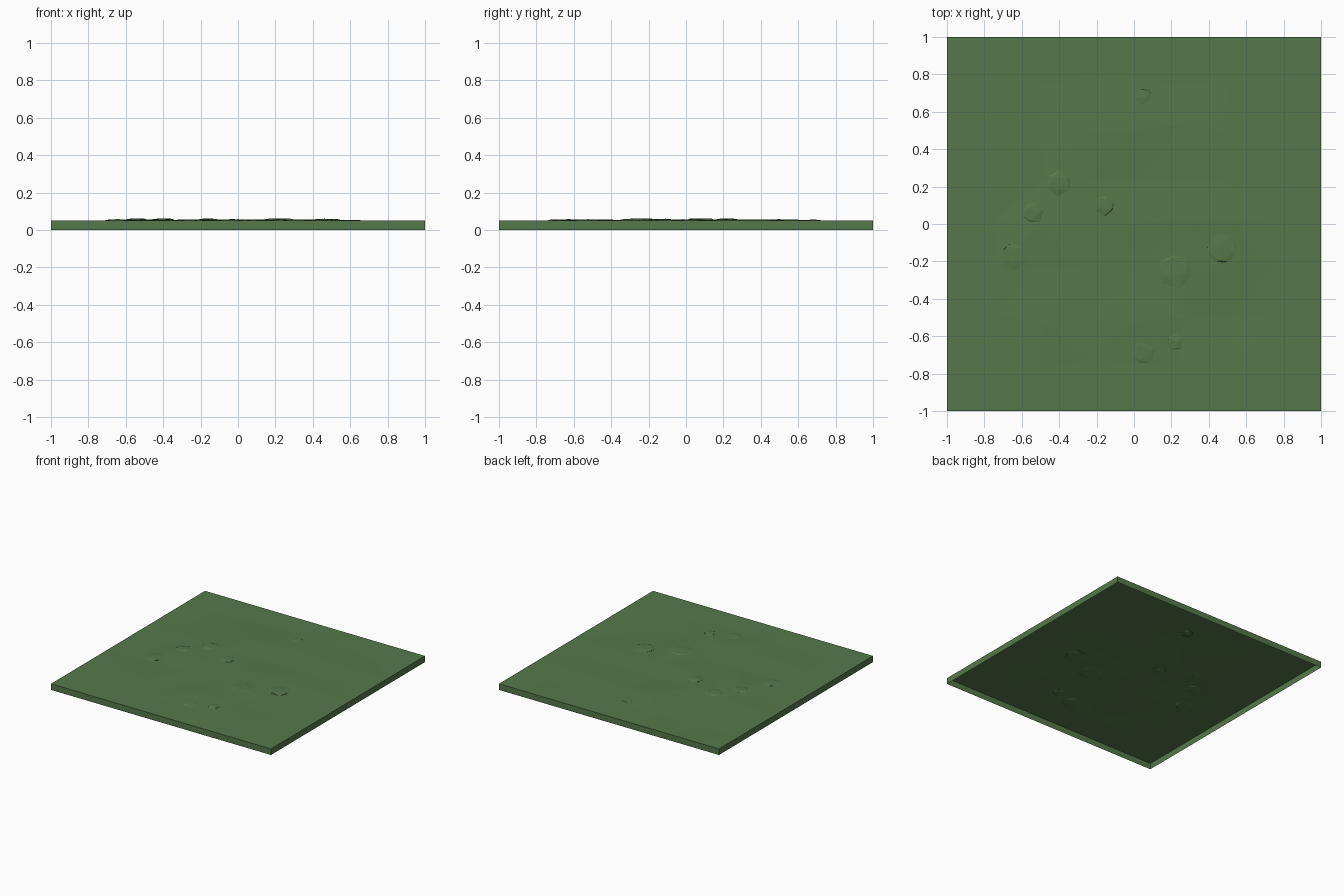
import bpy, bmesh, random
from mathutils import Euler, Matrix, Vector

random.seed(4)
cube = bpy.data.objects.get("Cube")
if cube:
    bpy.data.objects.remove(cube, do_unlink=True)

grass = bpy.data.materials.new("grass_green")
grass.use_nodes = True
colour = (0.09, 0.19, 0.068, 1)
grass.diffuse_color = colour
grass.node_tree.nodes["Principled BSDF"].inputs["Base Color"].default_value = colour


def finish(bm, name):
    mesh = bpy.data.meshes.new(name)
    bm.to_mesh(mesh)
    bm.free()
    mesh.materials.append(grass)
    obj = bpy.data.objects.new(name, mesh)
    bpy.context.collection.objects.link(obj)
    return obj


# Ground: gently uneven triangulated sheet with a flat border
CELLS = 8
TOP = 0.05
# Notable rises and dips, keyed by grid position counted from the middle
relief = {(0, 2): .008, (1, 1): .001, (2, 2): .003, (-1, -1): .001,
          (0, -2): .008, (2, -2): -.002, (-2, -2): .004, (-2, 0): .008,
          (0, 0): .007, (1, -1): .007, (-1, 1): .006, (2, 0): .006}
bm = bmesh.new()
bmesh.ops.create_grid(bm, x_segments=CELLS, y_segments=CELLS, size=1)
for v in bm.verts:
    i, j = round(v.co.x * 4), round(v.co.y * 4)
    ring = max(abs(i), abs(j))
    v.co.z = TOP
    if ring < 4:
        v.co.x += random.uniform(-.03, .03)
        v.co.y += random.uniform(-.03, .03)
    if ring < 3:
        v.co.z += relief.get((i, j), random.uniform(0, .007))
    elif ring == 3:
        v.co.z += random.uniform(-.001, .001)
bmesh.ops.triangulate(bm, faces=bm.faces[:], quad_method='SHORT_EDGE')

# Skirt: outer walls dropped from the border, open underneath
border = [e for e in bm.edges if e.is_boundary]
made = bmesh.ops.extrude_edge_only(bm, edges=border)["geom"]
for v in made:
    if isinstance(v, bmesh.types.BMVert):
        v.co.z = 0
bmesh.ops.recalc_face_normals(bm, faces=bm.faces[:])
if max(bm.faces, key=lambda f: f.calc_center_median().z).normal.z < 0:
    bmesh.ops.reverse_faces(bm, faces=bm.faces[:])
finish(bm, "ground")


# Flat faceted lumps half sunk into the ground
def lump(x, y, radius, z):
    bm = bmesh.new()
    bmesh.ops.create_icosphere(bm, subdivisions=1, radius=1)
    turn = Euler([random.uniform(0, 6) for _ in range(3)]).to_matrix().to_4x4()
    bmesh.ops.transform(bm, matrix=turn, verts=bm.verts[:])
    squash = Matrix.Diagonal((radius, radius, .008, 1))
    bmesh.ops.transform(bm, matrix=Matrix.Translation(Vector((x, y, z))) @ squash,
                        verts=bm.verts[:])
    finish(bm, "grass_lump")


for spot in [(-.54, .06, .06, .056), (-.4, .22, .07, .055), (.22, -.25, .1, .055),
             (-.16, .1, .06, .055), (-.64, -.17, .08, .051), (.05, -.68, .08, .049),
             (.22, -.63, .05, .051), (.47, -.13, .09, .053), (.05, .68, .05, .049)]:
    lump(*spot)
